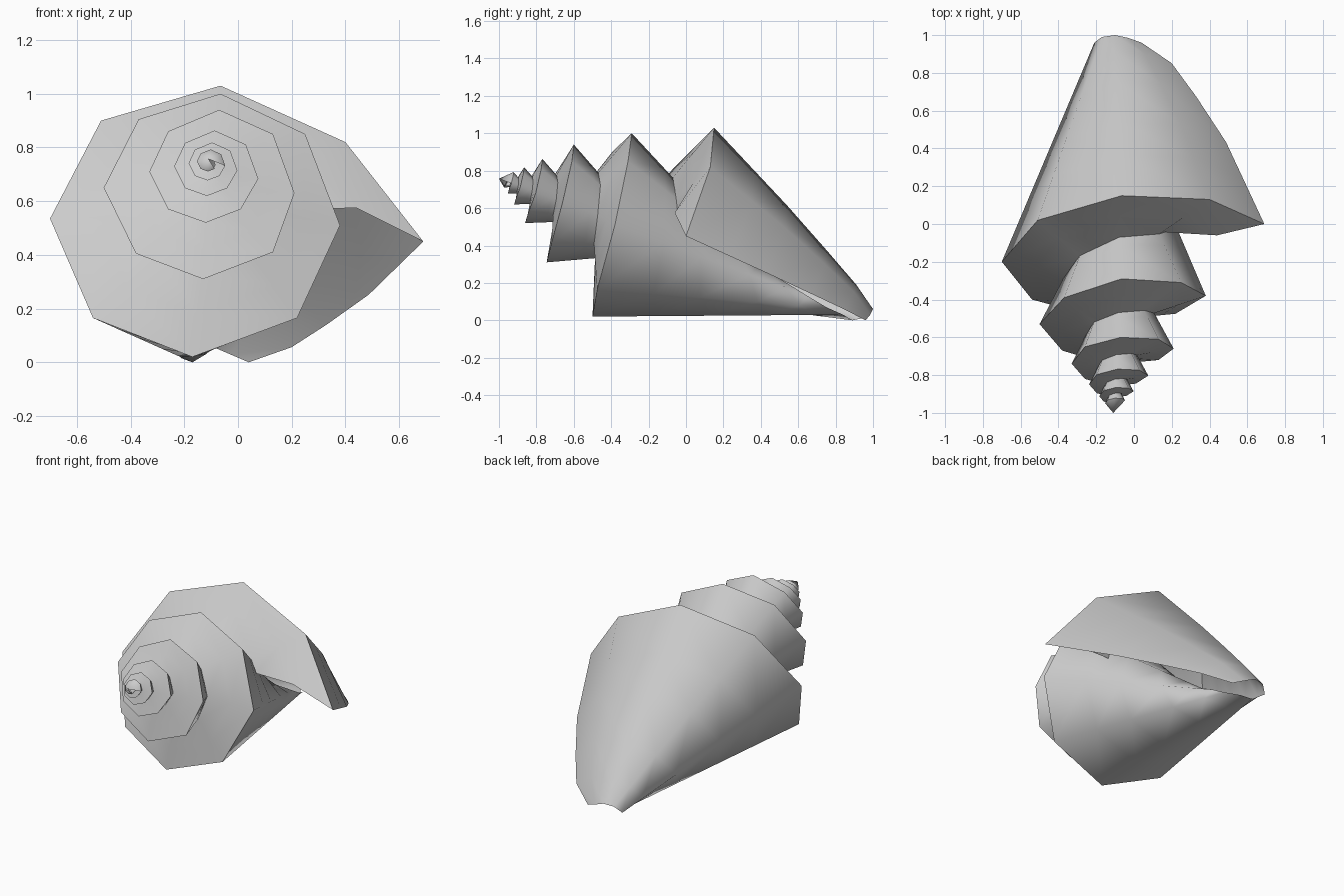
import bpy, bmesh
from mathutils import Vector as V

if "Cube" in bpy.data.objects:
    bpy.data.objects.remove(bpy.data.objects["Cube"])

APEX = V((-0.11, -1.0, 0.757))
AXIS = V((0.0, 2.0, -0.71))
RATIO = 0.58          # shrink per turn
SIDES = 8             # segments per turn
N = 48                # steps from lip to apex

# Shoulder keel: the three outer turns, from the lip backwards
keel = [V(p) for p in (
    (.69, 0, .45), (.40, .13, .82), (-.065, .15, 1.03), (-.51, .02, .90),
    (-.70, -.20, .535), (-.54, -.40, .165), (-.17, -.50, .02), (.22, -.475, .165),
    (.38, -.38, .51), (.25, -.31, .85), (-.065, -.29, 1.0), (-.37, -.39, .905),
    (-.50, -.53, .65), (-.38, -.67, .405), (-.13, -.745, .31), (.13, -.72, .41),
    (.21, -.66, .63), (.13, -.61, .85), (-.07, -.60, .94), (-.26, -.65, .86),
    (-.33, -.74, .71), (-.26, -.82, .57), (-.12, -.86, .52), (.01, -.845, .57))]
# Rim of the siphon canal at the narrow end
base = [V(p) for p in (
    (.04, .96, 0), (-.03, .985, .03), (-.10, 1.0, .06), (-.17, .99, .055),
    (-.21, .96, .015), (-.17, .89, 0), (-.12, .84, .03), (-.07, .75, .07),
    (-.06, .65, .13))]

# Inner turns repeat the outer ones, scaled about the apex
for i in range(len(keel), N + 10):
    keel.append(APEX + RATIO * (keel[i - SIDES] - APEX))
for i in range(len(base), N + 10):
    base.append(APEX + AXIS * (0.8 * RATIO ** ((i - 8) / SIDES)))

TS = (0, .25, .45, .7, .885, 1)
FLARE = (0, .05, .09, .095, .085, 0)


def wall(i, t):
    """Point on the body wall between keel and canal at a fractional step."""
    a = int(i)
    f = i - a
    k = keel[a].lerp(keel[a + 1], f)
    s = base[a].lerp(base[a + 1], f)
    return k.lerp(s, t)


def section(i):
    """Suture, ramp, keel, then wall down to the canal."""
    u = wall(8.7, .33) if i == 0 else wall(i + SIDES, .32)
    mid = u.lerp(keel[i], .5)
    if i == 0:
        mid = V((.44, -.06, .575))
    pts = [u, mid]
    d = keel[i] - APEX
    out = (d - AXIS * (d.dot(AXIS) / AXIS.length_squared)).normalized()
    weight = {0: 1, 1: .6, 2: .25}.get(i, 0)
    for t, b in zip(TS, FLARE):
        pts.append(wall(i, t) + out * b * weight)
    return pts


# Shell surface swept through all sections
bm = bmesh.new()
rows = [[bm.verts.new(p) for p in section(i)] for i in range(N)]
for a, b in zip(rows, rows[1:]):
    for j in range(len(a) - 1):
        f = bm.faces.new((a[j], a[j + 1], b[j + 1], b[j]))
        f.smooth = True
# Apex tip
tip = bm.verts.new(APEX)
for i in range(N - SIDES, N - 1):
    bm.faces.new((rows[i][2], rows[i + 1][2], tip)).smooth = True
# Crisp shoulder keel
for a, b in zip(rows, rows[1:]):
    e = bm.edges.get((a[2], b[2]))
    if e:
        e.smooth = False
mesh = bpy.data.meshes.new("spiral_shell")
bmesh.ops.recalc_face_normals(bm, faces=bm.faces)
bm.to_mesh(mesh)
bm.free()
shell = bpy.data.objects.new("spiral_shell", mesh)
bpy.context.collection.objects.link(shell)
